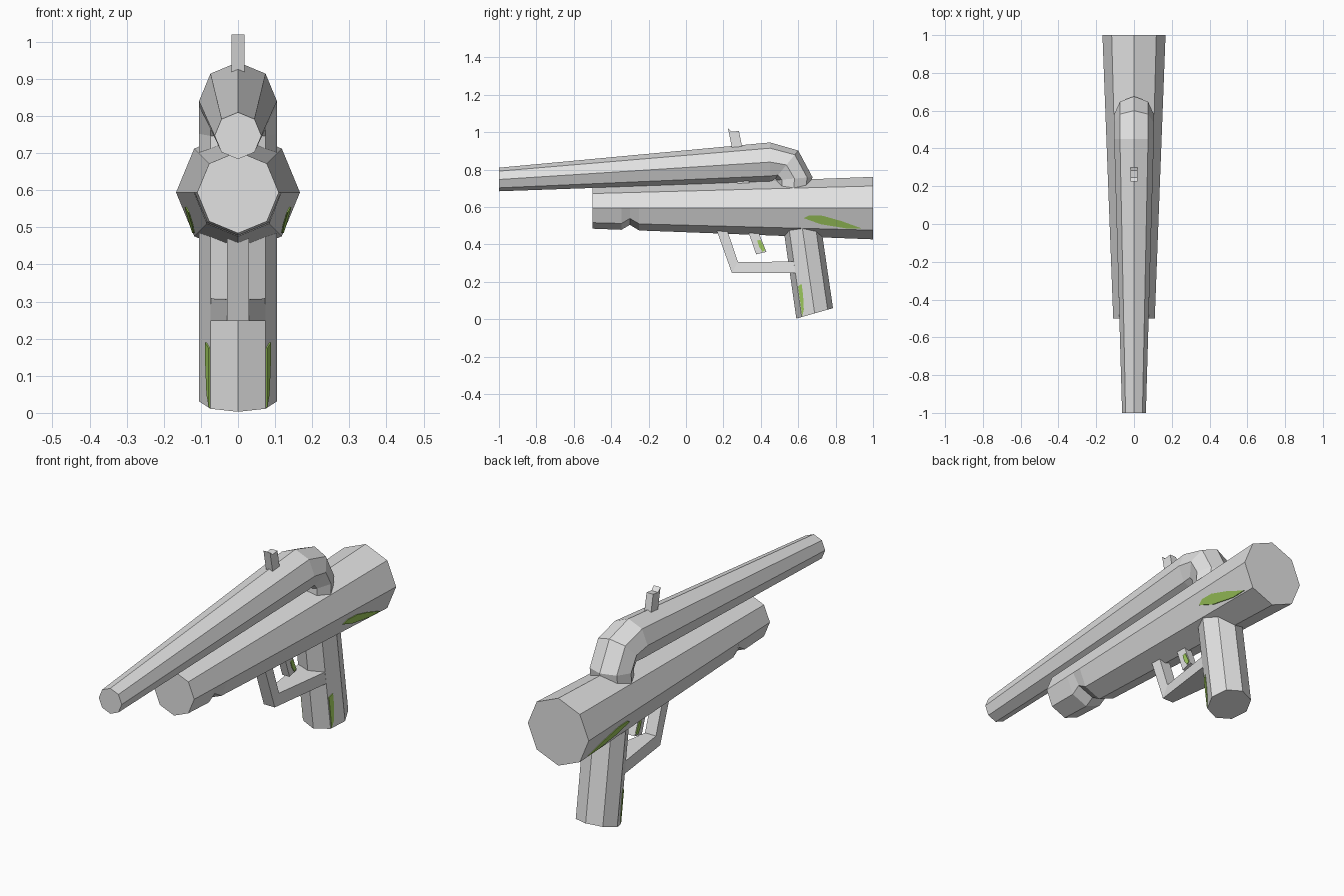
import bpy, bmesh, math
from mathutils import Vector

if "Cube" in bpy.data.objects:
    bpy.data.objects.remove(bpy.data.objects["Cube"])


def material(name, rgb):
    m = bpy.data.materials.new(name)
    m.diffuse_color = (*rgb, 1)
    m.use_nodes = True
    m.node_tree.nodes["Principled BSDF"].inputs["Base Color"].default_value = m.diffuse_color
    return m


GREY = material("light grey", (0.76, 0.76, 0.76))
GREEN = material("moss green", (0.35, 0.6, 0.11))


def loft(name, loops, mat=GREY):
    """Skin a list of equal-length point loops and cap both ends."""
    bm = bmesh.new()
    rows = [[bm.verts.new(p) for p in loop] for loop in loops]
    n = len(rows[0])
    for a, b in zip(rows, rows[1:]):
        for i in range(n):
            j = (i + 1) % n
            bm.faces.new((a[i], a[j], b[j], b[i]))
    bm.faces.new(rows[0])
    bm.faces.new(rows[-1])
    bmesh.ops.recalc_face_normals(bm, faces=bm.faces)
    me = bpy.data.meshes.new(name)
    bm.to_mesh(me)
    bm.free()
    me.materials.append(mat)
    ob = bpy.data.objects.new(name, me)
    bpy.context.collection.objects.link(ob)
    return ob


def ring(y, z, rx, u=None):
    """Octagon around (0, y, z); u is its scaled 'up' vector in the yz plane."""
    uy, uz = u or (0, rx)
    out = []
    for i in range(8):
        a = i * math.pi / 4
        c, s = math.cos(a), math.sin(a)
        out.append(Vector((rx * s, y + uy * c, z + uz * c)))
    return out


def prism(name, pts):
    """Side profile of (y, z, half width) points, spanning -x to +x."""
    return loft(name, [[(s * w, y, z) for y, z, w in pts] for s in (-1, 1)])


def patch(name, pts, surface):
    """Thin painted plate lying on a side surface x = surface(y, z), mirrored."""
    ob = loft(name, [[(surface(y, z) + d, y, z) for y, z in pts]
                     for d in (-0.003, 0.004)], GREEN)
    ob.modifiers.new("Mirror", 'MIRROR')
    return ob


# Main body: tapered octagon with a notch under the front end
def body_radius(y):
    return 0.11 + 0.057 * (y + 0.5) / 1.5


body_loops = []
for y in (-0.5, -0.345, -0.30, -0.25, 1.0):
    loop = ring(y, 0.594, body_radius(y))
    if y == -0.30:
        for i in (3, 4, 5):
            loop[i].z += 0.028
    body_loops.append(loop)
loft("main_body", body_loops)

# Upper barrel bending down into the body
loft("upper_barrel", [
    ring(-1.0, 0.747, 0.063),
    ring(0.45, 0.84, 0.105),
    ring(0.537, 0.825, 0.105, (0.063, 0.077)),
    ring(0.58, 0.752, 0.105, (0.096, 0.008)),
    ring(0.572, 0.64, 0.105, (0.085, 0)),
])

# Grip with slanted base
loft("grip", [
    ring(0.613, 0.55, 0.105, (-0.101, 0)),
    ring(0.688, 0.031, 0.105, (-0.098, -0.028)),
])

# Rear sight post, passing through the barrel
S = 0.018
prism("sight_post", [(0.225, 1.02, S), (0.245, 1.002, S), (0.283, 1.007, S),
                     (0.34, 0.722, S), (0.275, 0.722, S), (0.245, 0.92, S)])

# Trigger guard: strut and a bar that widens into the grip
G = 0.03
prism("guard_strut", [(0.155, 0.50, G), (0.245, 0.248, G),
                      (0.278, 0.306, G), (0.212, 0.50, G)])
prism("guard_bar", [(0.245, 0.248, G), (0.59, 0.248, 0.075),
                    (0.59, 0.308, 0.075), (0.278, 0.306, G)])

# Trigger
T = 0.02
prism("trigger", [(0.325, 0.49, T), (0.378, 0.49, T),
                  (0.43, 0.36, T), (0.375, 0.347, T)])

# Painted patches on the body, grip and trigger
patch("body_patch",
      [(0.63, 0.54), (0.66, 0.555), (0.73, 0.553), (0.83, 0.525),
       (0.94, 0.485), (0.86, 0.485), (0.72, 0.508)],
      lambda y, z: body_radius(y) - 0.414 * (0.594 - z))
patch("grip_patch",
      [(0.621, 0.015), (0.611, 0.09), (0.599, 0.175), (0.618, 0.19),
       (0.626, 0.13), (0.63, 0.05)],
      lambda y, z: 0.105 - 0.43 * (0.62 + (0.5 - z) * 0.1456 - y))
patch("trigger_patch",
      [(0.38, 0.42), (0.398, 0.425), (0.424, 0.37), (0.41, 0.36), (0.392, 0.385)],
      lambda y, z: T)
